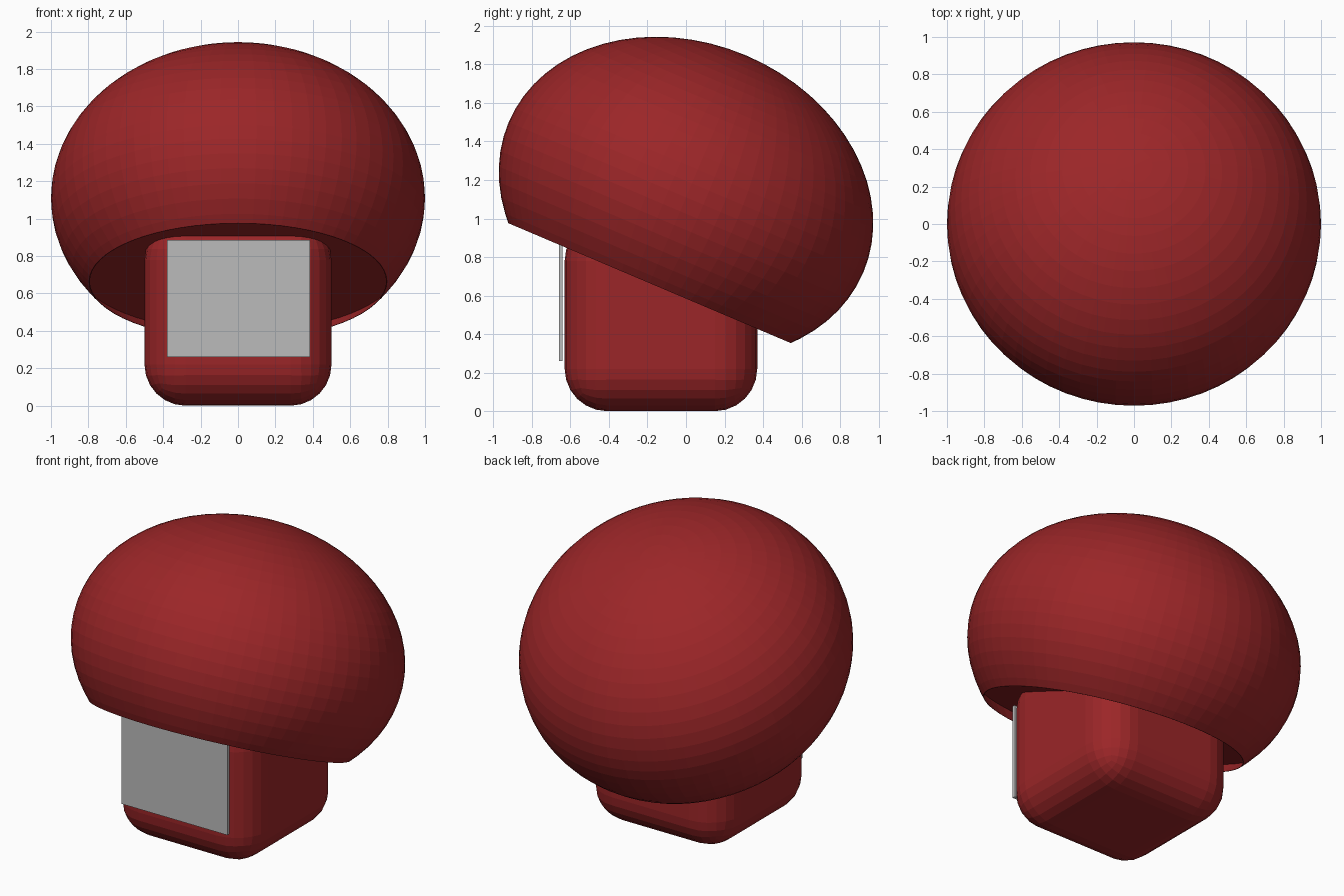
import bpy, bmesh, math
from mathutils import Matrix, Vector

if "Cube" in bpy.data.objects:
    bpy.data.objects.remove(bpy.data.objects["Cube"], do_unlink=True)


def material(name, color):
    m = bpy.data.materials.new(name)
    m.use_nodes = True
    m.diffuse_color = color
    m.node_tree.nodes["Principled BSDF"].inputs["Base Color"].default_value = color
    return m


def add_object(name, bm, mat):
    bmesh.ops.recalc_face_normals(bm, faces=bm.faces[:])
    mesh = bpy.data.meshes.new(name)
    bm.to_mesh(mesh)
    bm.free()
    mesh.materials.append(mat)
    ob = bpy.data.objects.new(name, mesh)
    bpy.context.collection.objects.link(ob)
    return ob


def box(name, low, high, mat, bevel=0, segments=6):
    low, high = Vector(low), Vector(high)
    bm = bmesh.new()
    bmesh.ops.create_cube(bm, size=1)
    bmesh.ops.scale(bm, vec=high - low, verts=bm.verts)
    bmesh.ops.translate(bm, vec=(low + high) / 2, verts=bm.verts)
    if bevel:
        bmesh.ops.bevel(bm, geom=bm.edges[:], offset=bevel, segments=segments,
                        profile=0.5, affect='EDGES')
    return add_object(name, bm, mat)


red = material("deep red", (0.33, 0.019, 0.021, 1))
gray = material("light gray", (0.50, 0.50, 0.50, 1))

# Cap: flattened sphere cut below its equator, with a recessed underside
SEGMENTS, RINGS = 64, 32
FLATTEN, TILT = 0.8, math.radians(23)
RIM, RECESS, WALL = -0.605, -0.52, 0.004
cut = math.asin(RIM)
step = math.pi / RINGS
angles = [math.pi / 2 - i * step for i in range(RINGS)]
angles = [a for a in angles if a > cut + 0.01] + [cut]
profile = [(math.cos(a), math.sin(a)) for a in angles]
profile[0] = (0, 1)
for h in (RIM, RECESS):
    profile.append((math.sqrt(1 - h * h) - WALL, h))
profile.append((0, RECESS))

bm = bmesh.new()
verts = [bm.verts.new((r, 0, h * FLATTEN)) for r, h in profile]
edges = [bm.edges.new(pair) for pair in zip(verts, verts[1:])]
bmesh.ops.spin(bm, geom=verts + edges, cent=(0, 0, 0), axis=(0, 0, 1),
               angle=math.tau, steps=SEGMENTS, use_duplicate=False)
bmesh.ops.remove_doubles(bm, verts=bm.verts[:], dist=0.0005)
bm.transform(Matrix.Translation((0, 0, 1.11)) @ Matrix.Rotation(-TILT, 4, 'X'))
add_object("cap", bm, red)

# Stem: rounded block standing under the cap
box("stem", (-0.5, -0.63, 0), (0.5, 0.37, 1.0), red, bevel=0.22)

# Front panel: thin plate floating just ahead of the stem
box("front_panel", (-0.38, -0.66, 0.26), (0.385, -0.64, 0.885), gray)
